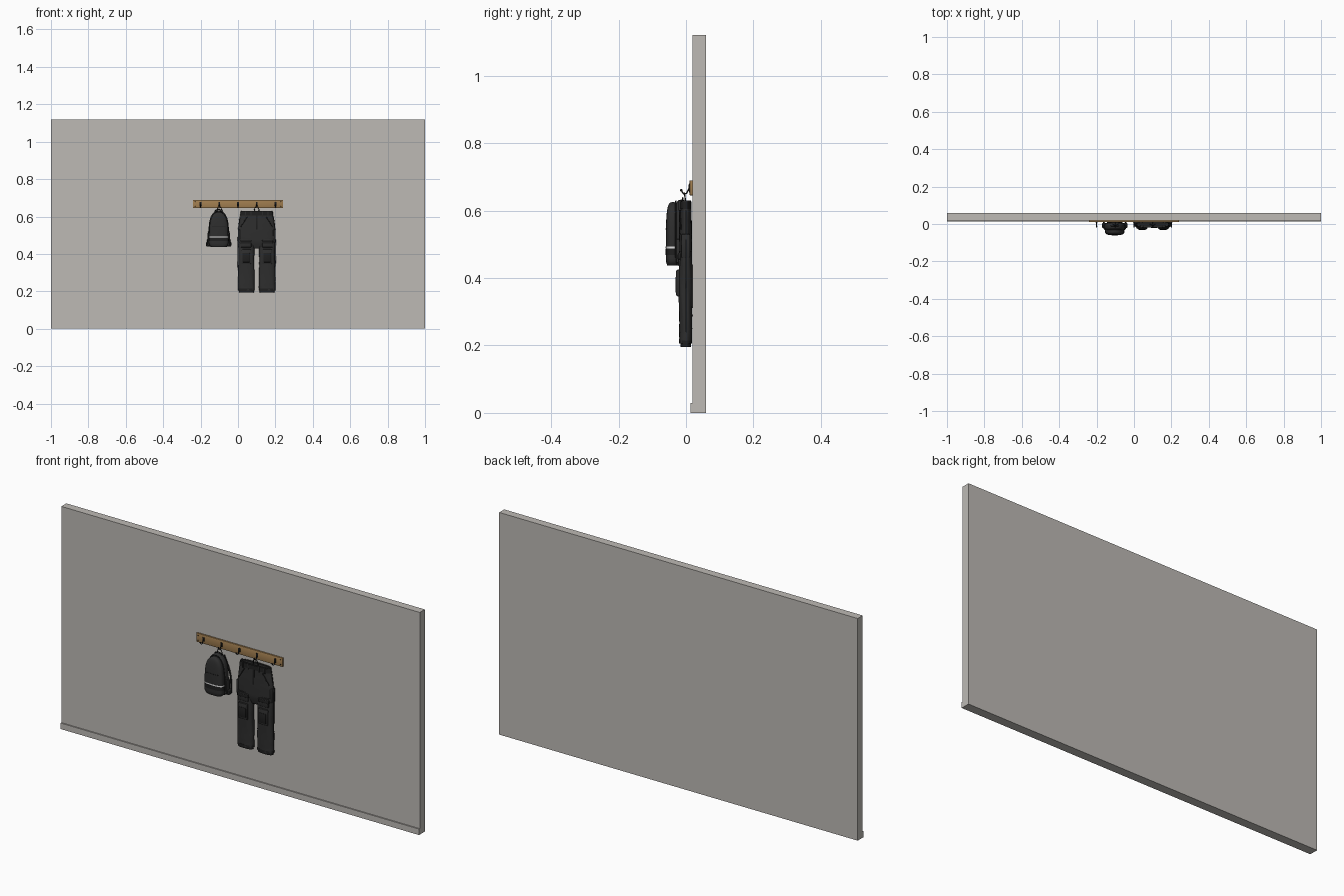
import bpy, bmesh, math
from mathutils import Vector

if "Cube" in bpy.data.objects:
    bpy.data.objects.remove(bpy.data.objects["Cube"])


def material(name, red, green, blue):
    result = bpy.data.materials.new(name)
    result.use_nodes = True
    colour = (red, green, blue, 1)
    result.diffuse_color = colour
    result.node_tree.nodes["Principled BSDF"].inputs["Base Color"].default_value = colour
    return result


PLASTER = material("warm grey plaster", 0.51, 0.49, 0.46)
OAK = material("oak", 0.36, 0.21, 0.08)
METAL = material("black metal", 0.01, 0.01, 0.01)
CLOTH = material("charcoal cloth", 0.027, 0.027, 0.027)
TRIM = material("black trim", 0.014, 0.014, 0.014)
REFLECTIVE = material("reflective white", 0.75, 0.75, 0.75)


def finish(name, bm, surface, smooth=True):
    bmesh.ops.recalc_face_normals(bm, faces=bm.faces)
    mesh = bpy.data.meshes.new(name)
    bm.to_mesh(mesh)
    bm.free()
    mesh.materials.append(surface)
    part = bpy.data.objects.new(name, mesh)
    bpy.context.collection.objects.link(part)
    if smooth:
        bpy.ops.object.select_all(action='DESELECT')
        part.select_set(True)
        bpy.context.view_layer.objects.active = part
        bpy.ops.object.shade_smooth_by_angle(angle=math.radians(45))


def box(name, x, y, z, surface, rounding=0):
    """Box between (start, end) ranges, with optional rounded edges."""
    bm = bmesh.new()
    bmesh.ops.create_cube(bm, size=1)
    for vert in bm.verts:
        for axis, (start, end) in enumerate((x, y, z)):
            vert.co[axis] = (start + end) / 2 + vert.co[axis] * abs(end - start)
    if rounding:
        bmesh.ops.bevel(bm, geom=bm.edges[:], offset=rounding, segments=2,
                        profile=0.5, affect='EDGES')
    finish(name, bm, surface, rounding > 0)


def loft(name, x, y, z, surface, rule, power=2.6, fold=0, hollow=False, rings=20, sides=40):
    """Rounded tube filling the ranges; rule(t) scales width and depth going up."""
    bm = bmesh.new()
    loops = []
    for row in range(rings):
        t = row / (rings - 1)
        # Rows gather at both ends so that rounded ends stay smooth
        t = (1 - math.cos(math.pi * t)) / 2
        height = z[0] + t * (z[1] - z[0])
        wide, deep = rule(t)
        loop = []
        for step in range(sides):
            angle = math.tau * step / sides
            c, s = math.cos(angle), math.sin(angle)
            crease = 1 + fold * math.sin(3 * angle + height * 90) * math.sin(5 * angle - height * 50)
            across = math.copysign(abs(c) ** (2 / power), c) * wide * crease
            along = math.copysign(abs(s) ** (2 / power), s) * deep * crease
            loop.append(bm.verts.new((
                (x[0] + x[1] + across * abs(x[1] - x[0])) / 2,
                (y[0] + y[1] + along * abs(y[1] - y[0])) / 2, height)))
        loops.append(loop)
    for lower, upper in zip(loops, loops[1:]):
        for step in range(sides):
            after = (step + 1) % sides
            bm.faces.new((lower[step], lower[after], upper[after], upper[step]))
    caps = [bm.faces.new(loops[0]), bm.faces.new(loops[-1])]
    if hollow:
        bmesh.ops.recalc_face_normals(bm, faces=bm.faces)
        bmesh.ops.inset_individual(bm, faces=caps, thickness=0.003)
        bmesh.ops.inset_individual(bm, faces=caps, thickness=0.001, depth=-0.02)
    finish(name, bm, surface)


def tube(name, points, radius, surface):
    curve = bpy.data.curves.new(name, 'CURVE')
    curve.dimensions = '3D'
    curve.bevel_depth = radius
    curve.bevel_resolution = 2
    curve.use_fill_caps = True
    spline = curve.splines.new('BEZIER')
    spline.bezier_points.add(len(points) - 1)
    for knot, point in zip(spline.bezier_points, points):
        knot.co = point
        knot.handle_left_type = knot.handle_right_type = 'AUTO'
    curve.materials.append(surface)
    bpy.context.collection.objects.link(bpy.data.objects.new(name, curve))


def ball(name, centre, radius, surface):
    bm = bmesh.new()
    bmesh.ops.create_uvsphere(bm, u_segments=12, v_segments=8, radius=radius)
    bmesh.ops.translate(bm, verts=bm.verts, vec=Vector(centre))
    finish(name, bm, surface)


def around(middle, half):
    return middle - half, middle + half


def straight(t):
    return 1, 1


# Wall, skirting and rail
box("wall", (-1, 1), (0.02, 0.06), (0, 1.12), PLASTER)
box("skirting_board", (-1, 1), (0.014, 0.02), (0, 0.03), PLASTER)
RAIL = 0.667
box("coat_rail", around(0, 0.24), (0.011, 0.02), around(RAIL, 0.022), OAK, 0.001)
for side in (-1, 1):
    for level in (-1, 1):
        ball("rail_screw", (side * 0.23, 0.011, RAIL + level * 0.012), 0.002, METAL)

# Five hooks, each with a plate, a curved arm and a round tip
for place in range(-2, 3):
    x = place / 10
    box("hook_plate", around(x, 0.005), (0.008, 0.012), around(RAIL, 0.01), METAL, 0.001)
    tube("hook_arm", [(x, 0.01, RAIL), (x, -0.004, RAIL - 0.018), (x, -0.014, RAIL - 0.007)],
         0.002, METAL)
    ball("hook_tip", (x, -0.014, RAIL - 0.007), 0.004, METAL)

# Hanging loops
for name, x in (("backpack_loop", -0.1), ("trouser_loop", 0.1)):
    low, high = 0.62, RAIL - 0.015
    tube(name, [(x - 0.016, 0, low), (x, -0.005, high), (x + 0.016, 0, low)], 0.002, TRIM)


# Trousers: open waist, flared hips and a narrow crotch
def seat_shape(t):
    closing = min(1, 0.25 + 4 * t)
    waist = 1 - 0.15 * max(0, 2 * t - 1)
    return closing * waist, closing ** 0.5 * waist


def knee_shape(t):
    bulge = math.exp(-((t - 0.6) * 5) ** 2)
    return 1 - 0.05 * bulge, 1 + 0.15 * bulge


MIDDLE = 0.1
TOP = 0.63
HEM = 0.205
loft("trouser_seat", around(MIDDLE, 0.098), (-0.02, 0.018), (0.43, TOP), CLOTH,
     seat_shape, fold=0.02, hollow=True)
loft("waistband", around(MIDDLE, 0.087), (-0.02, 0.016), (TOP - 0.025, TOP - 0.003), TRIM,
     lambda t: (1.02 - 0.04 * t, 1), hollow=True, rings=4)
for step in (-2, -1, 1, 2):
    box("belt_loop", around(MIDDLE + step * 0.03, 0.003), (-0.022, -0.014),
        (TOP - 0.03, TOP), CLOTH, 0.001)
box("fly", around(MIDDLE, 0.004), (-0.021, -0.015), (0.53, TOP - 0.025), TRIM, 0.001)

# Legs with knee pads, pockets and seams, mirrored about the middle
for side, sign in (("right_", -1), ("left_", 1)):
    def out(distance):
        return MIDDLE + sign * distance

    leg = (out(0.012), out(0.099))
    knee, thigh = out(0.056), out(0.057)
    loft(side + "trouser_leg", leg, (-0.02, 0.018), (HEM, 0.48), CLOTH, knee_shape,
         fold=0.03, hollow=True)
    loft(side + "hem", leg, (-0.02, 0.018), (HEM, HEM + 0.01), TRIM,
         lambda t: (1.01, 1.02), hollow=True, rings=3)
    box(side + "knee_pad", around(knee, 0.026), (-0.029, -0.01), around(0.385, 0.04),
        CLOTH, 0.005)
    box(side + "knee_panel", around(knee, 0.02), (-0.031, -0.02), around(0.38, 0.025),
        TRIM, 0.003)
    box(side + "thigh_pocket", around(thigh, 0.028), (-0.023, 0), around(0.455, 0.02),
        CLOTH, 0.003)
    box(side + "thigh_flap", around(thigh, 0.03), (-0.025, 0), around(0.463, 0.008),
        TRIM, 0.002)
    box(side + "cargo_pocket", (out(0.088), out(0.1)), (-0.014, 0.012), around(0.495, 0.035),
        CLOTH, 0.003)
    tube(side + "hip_pocket_seam", [(out(0.05), -0.019, TOP - 0.03),
         (out(0.085), -0.015, 0.545)], 0.002, TRIM)
    tube(side + "side_seam", [(out(0.09), 0, TOP - 0.03), (out(0.098), 0, 0.53),
         (out(0.098), 0, HEM)], 0.0015, TRIM)


# Backpack: slab sides, domed top and a tight curve at the base
def pack_shape(t):
    dome = (1 - t ** 5) ** 0.5
    base = min(1, 0.8 + 3 * t)
    return max(0.1, dome) * base, max(0.1, dome ** 0.6) * base


PACK = -0.103
PACK_BASE = 0.437
loft("backpack_body", around(PACK, 0.055), (-0.037, 0.01), (PACK_BASE, 0.632), CLOTH,
     pack_shape, power=3.2)
loft("front_pocket", around(PACK, 0.051), (-0.06, -0.018), (PACK_BASE, 0.625), CLOTH,
     pack_shape, power=3)
for name, low, high, surface in (("reflective_band", 0.488, 0.494, REFLECTIVE),
                                 ("lower_band", 0.468, 0.486, TRIM)):
    loft(name, around(PACK, 0.052), (-0.0605, -0.018), (low, high), surface,
         straight, power=3, rings=3)

# Zips, each bowed by a simple arch
arch = [math.pi * step / 8 for step in range(9)]
tube("pocket_zip", [(PACK + 0.052 * math.cos(a), -0.03, 0.46 + 0.168 * math.sin(a) ** 0.6)
                    for a in arch], 0.002, TRIM)
tube("upper_zip", [(PACK + 0.036 * math.cos(a), -0.055 - 0.004 * math.sin(a), 0.545)
                   for a in arch], 0.0015, TRIM)
tube("carry_handle", [(PACK + 0.02 * math.cos(a), -0.01, 0.626 + 0.011 * math.sin(a))
                      for a in arch], 0.0025, TRIM)

# Side pockets, hip belt and shoulder straps
for side, sign in (("right_", -1), ("left_", 1)):
    def aside(distance):
        return PACK + sign * distance

    box(side + "side_pocket", (aside(0.045), aside(0.059)), (-0.03, 0), (0.445, 0.515),
        CLOTH, 0.004)
    box(side + "hip_belt", (aside(0.04), aside(0.067)), (-0.022, 0.006), (0.44, 0.464),
        TRIM, 0.004)
    tube(side + "shoulder_strap", [(aside(0.02), 0.009, 0.62), (aside(0.05), 0.014, 0.53),
         (aside(0.06), 0.008, 0.455)], 0.004, TRIM)
